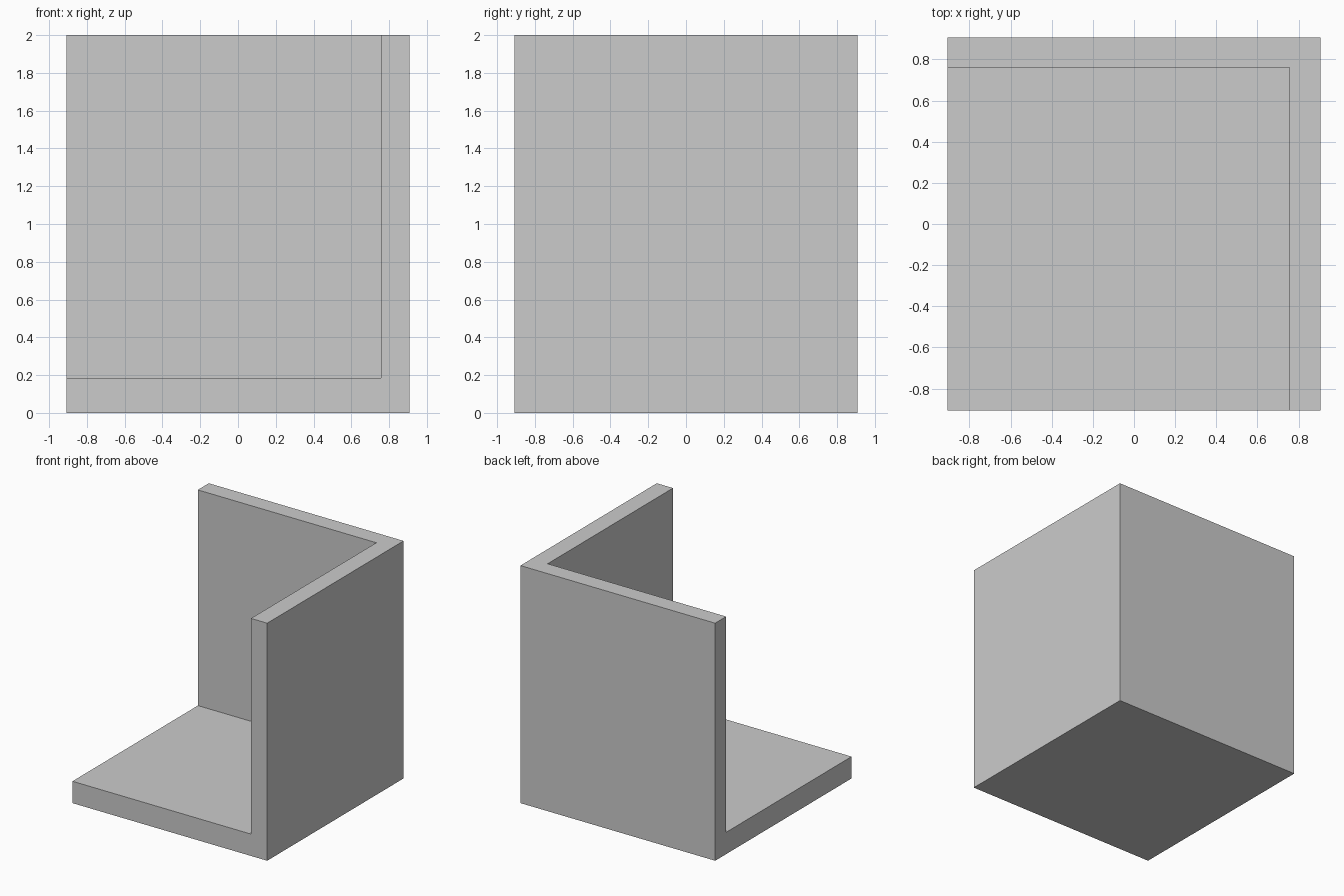
import bpy

if "Cube" in bpy.data.objects:
    bpy.data.objects.remove(bpy.data.objects["Cube"])

HALF = 0.907      # half width of the footprint
HEIGHT = 2.0
WALL_X = 0.756    # inner face of the right wall
WALL_Y = 0.761    # inner face of the back wall
FLOOR = 0.184     # top of the floor slab


def box(name, lo, hi):
    bpy.ops.mesh.primitive_cube_add(size=1, location=[(a + b) / 2 for a, b in zip(lo, hi)])
    ob = bpy.context.object
    ob.name = name
    ob.scale = [b - a for a, b in zip(lo, hi)]
    bpy.ops.object.transform_apply(location=True, rotation=False, scale=True)
    return ob


# Room interior, open to the front, left and top
cutter = box("room_interior_cutter", (-2, -2, FLOOR), (WALL_X, WALL_Y, 3))
cutter.hide_render = True

# Floor slab with right and back walls, carved from one solid block
room = box("room_corner", (-HALF, -HALF, 0), (HALF, HALF, HEIGHT))
cut = room.modifiers.new("carve_interior", 'BOOLEAN')
cut.operation = 'DIFFERENCE'
cut.solver = 'EXACT'
cut.object = cutter
bpy.context.view_layer.objects.active = room
bpy.ops.object.modifier_apply(modifier=cut.name)
bpy.data.objects.remove(cutter, do_unlink=True)
